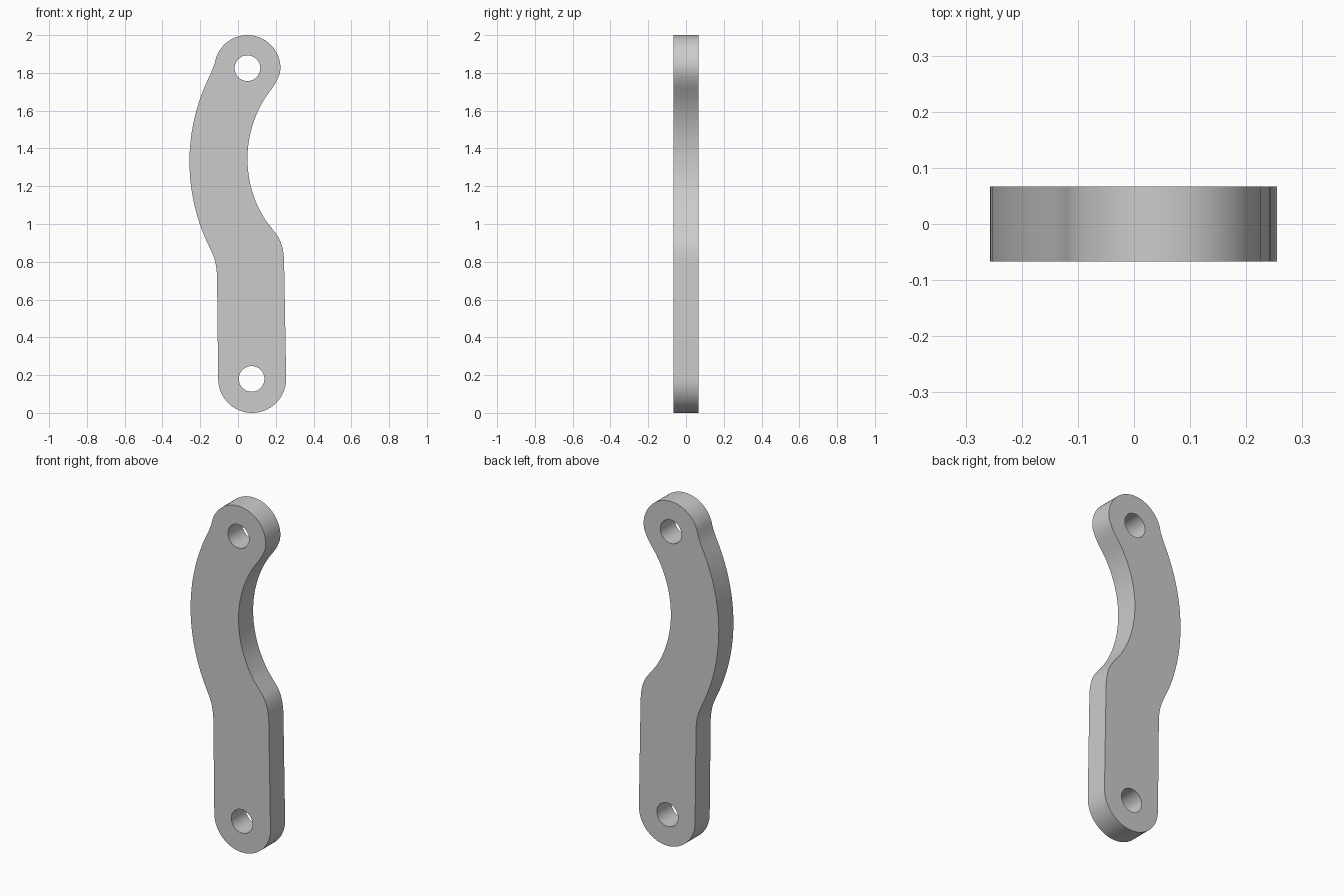
import bpy
import bmesh
from math import cos, sin, radians, pi
from mathutils import Matrix

cube = bpy.data.objects.get("Cube")
if cube:
    bpy.data.objects.remove(cube, do_unlink=True)

HALF_THICKNESS = 0.067
HOLE_RADIUS = 0.068
TOP_PIVOT = (0.05, 1.825)
BOTTOM_PIVOT = (0.075, 0.18)


def arc(centre, radius, start, end, steps):
    """Points along an arc, angles in degrees."""
    angles = [radians(start + (end - start) * i / steps) for i in range(steps + 1)]
    return [(centre[0] + radius * cos(a), centre[1] + radius * sin(a)) for a in angles]


def bend(a, corner, b, steps=6):
    """Rounded corner from a to b."""
    ts = [i / steps for i in range(steps + 1)]
    return [tuple((1 - t) ** 2 * p + 2 * t * (1 - t) * q + t * t * r
                  for p, q, r in zip(a, corner, b)) for t in ts]


# Outline of the arm, counter-clockwise from the bottom eye
outline = arc(BOTTOM_PIVOT, 0.18, 180, 360, 32)
outline += bend((0.244, 0.80), (0.242, 0.89), (0.206, 0.943))
outline += arc((0.65, 1.345), 0.60, 213, 147, 20)
outline += bend((0.18, 1.718), (0.208, 1.755), (0.222, 1.80), 4)
outline += arc(TOP_PIVOT, 0.175, 0, 172, 28)
outline += arc((0.763, 1.33), 1.02, 150, 204, 20)[1:]
outline += bend((-0.134, 0.84), (-0.111, 0.785), (-0.111, 0.71))

# Pivot holes
holes = [arc((p[0] - 0.003 * (p is BOTTOM_PIVOT), p[1]), HOLE_RADIUS, 0, 348.75, 31)
         for p in (TOP_PIVOT, BOTTOM_PIVOT)]

# Filled and extruded profile
curve = bpy.data.curves.new("link_arm_profile", "CURVE")
curve.dimensions = "2D"
curve.fill_mode = "BOTH"
curve.extrude = HALF_THICKNESS
for loop in [outline] + holes:
    spline = curve.splines.new("POLY")
    spline.points.add(len(loop) - 1)
    for point, (x, z) in zip(spline.points, loop):
        point.co = (x, z, 0, 1)
    spline.use_cyclic_u = True

arm = bpy.data.objects.new("link_arm", curve)
bpy.context.collection.objects.link(arm)
bpy.ops.object.select_all(action="DESELECT")
arm.select_set(True)
bpy.context.view_layer.objects.active = arm
bpy.ops.object.convert(target="MESH")
arm = bpy.context.object
arm.name = "link_arm"

# Weld the caps to the rim and stand the arm upright
bm = bmesh.new()
bm.from_mesh(arm.data)
bmesh.ops.remove_doubles(bm, verts=bm.verts, dist=0.0005)
bmesh.ops.transform(bm, matrix=Matrix.Rotation(pi / 2, 4, "X"), verts=bm.verts)
bmesh.ops.recalc_face_normals(bm, faces=bm.faces)
bm.to_mesh(arm.data)
bm.free()
bpy.ops.object.shade_smooth_by_angle(angle=radians(30))

# Single grey finish
grey = bpy.data.materials.new("light_grey_metal")
grey.use_nodes = True
colour = (0.6, 0.6, 0.6, 1)
grey.diffuse_color = colour
grey.node_tree.nodes["Principled BSDF"].inputs["Base Color"].default_value = colour
arm.data.materials.clear()
arm.data.materials.append(grey)
